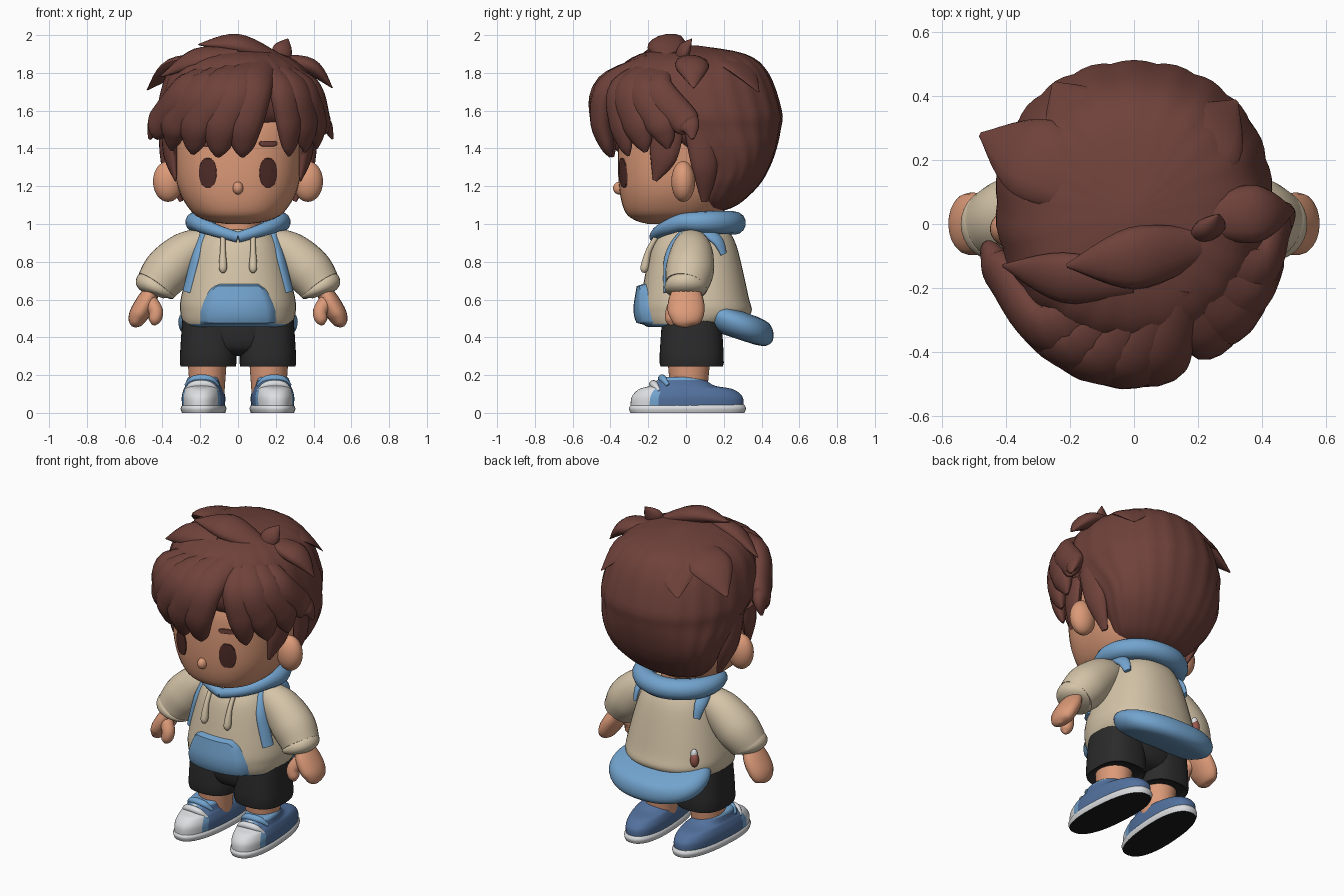
import bpy, bmesh, math
from mathutils import Vector, Matrix
from mathutils.bvhtree import BVHTree

if "Cube" in bpy.data.objects:
    bpy.data.objects.remove(bpy.data.objects["Cube"])


def material(name, r, g, b):
    m = bpy.data.materials.new(name)
    m.diffuse_color = (r, g, b, 1)
    m.use_nodes = True
    m.node_tree.nodes["Principled BSDF"].inputs["Base Color"].default_value = m.diffuse_color
    return m


HAIR = material("hair_brown", .16, .054, .043)
SKIN = material("skin", .72, .325, .19)
CREAM = material("cream_cloth", .66, .55, .39)
BLUE = material("light_blue", .17, .37, .62)
NAVY = material("shoe_blue", .085, .165, .34)
WHITE = material("white_rubber", .72, .73, .75)
BLACK = material("charcoal_cloth", .024, .024, .025)
SOLE = material("black_sole", .011, .011, .012)
EYE = material("eye_brown", .08, .026, .022)
TAG = material("tag_red", .33, .1, .075)
SIDES = ((-1, "left"), (1, "right"))


def spline(rows, steps):
    """Catmull-Rom through rows of equal-length tuples."""
    out = []
    for i in range(len(rows) - 1):
        a, b, c, d = rows[max(0, i - 1)], rows[i], rows[i + 1], rows[min(len(rows) - 1, i + 2)]
        for s in range(steps):
            t = s / steps
            out.append(tuple(.5 * (2 * q + (r - p) * t + (2 * p - 5 * q + 4 * r - w) * t * t
                                   + (3 * q - p - 3 * r + w) * t ** 3)
                             for p, q, r, w in zip(a, b, c, d)))
    return out + [tuple(rows[-1])]


def finish(name, bm, mats):
    bmesh.ops.recalc_face_normals(bm, faces=bm.faces)
    me = bpy.data.meshes.new(name)
    bm.to_mesh(me)
    bm.free()
    for m in mats if isinstance(mats, list) else [mats]:
        me.materials.append(m)
    ob = bpy.data.objects.new(name, me)
    bpy.context.collection.objects.link(ob)
    return ob


def skin_rings(name, rings, mats):
    """Join rings of points into a capped surface."""
    bm = bmesh.new()
    vs = [[bm.verts.new(p) for p in ring] for ring in rings]
    n = len(vs[0])
    for a, b in zip(vs, vs[1:]):
        for i in range(n):
            bm.faces.new((a[i], a[(i + 1) % n], b[(i + 1) % n], b[i]))
    bm.faces.new(vs[0])
    bm.faces.new(vs[-1])
    return finish(name, bm, mats)


def loft(name, rows, mats, n=2.4, seg=40, cx=0, steps=4, ripple=0):
    """Stack superellipse rings given as (z, half width, front y, back y)."""
    rings = []
    for z, rx, y0, y1 in spline(rows, steps):
        ring = []
        for i in range(seg):
            a = 2 * math.pi * i / seg
            c, s = math.cos(a), math.sin(a)
            k = 1 + ripple * abs(math.sin(a * 11))
            ring.append((cx + k * max(rx, .002) * math.copysign(abs(c) ** (2 / n), c),
                         (y0 + y1) / 2 + k * (y1 - y0) / 2 * math.copysign(abs(s) ** (2 / n), s), z))
        rings.append(ring)
    return skin_rings(name, rings, mats)


def sweep(name, pts, radii, mat, flat=1, centre=(0, 0, 1.5), seg=14, steps=6):
    """Tapered tube along a curve, flattened towards a centre."""
    rows = spline([tuple(p) + (r,) for p, r in zip(pts, radii)], steps)
    P = [Vector(r[:3]) for r in rows]
    rings = []
    for i, p in enumerate(P):
        t = (P[min(i + 1, len(P) - 1)] - P[max(i - 1, 0)]).normalized()
        nrm = p - Vector(centre)
        nrm = (nrm - t * nrm.dot(t)).normalized()
        side = t.cross(nrm)
        w = max(rows[i][3], .003)
        rings.append([p + side * w * math.cos(a) + nrm * w * flat * math.sin(a)
                      for a in (2 * math.pi * j / seg for j in range(seg))])
    return skin_rings(name, rings, mat)


def ball(name, loc, size, mat):
    bm = bmesh.new()
    bmesh.ops.create_uvsphere(bm, u_segments=32, v_segments=16, radius=1,
                              matrix=Matrix.Translation(loc) @ Matrix.Diagonal((*size, 1)))
    return finish(name, bm, mat)


def front_y(bvh, x, z):
    hit = bvh.ray_cast(Vector((x, -2, z)), Vector((0, 1, 0)))[0]
    return hit.y if hit else -.1


def tree(ob):
    return BVHTree.FromPolygons([v.co for v in ob.data.vertices], [p.vertices for p in ob.data.polygons])


def patch(name, bvh, mat, cx, z0, z1, half, lift, n=12):
    """Raised piece lying on the front of a surface."""
    bm = bmesh.new()
    g = []
    for j in range(n + 1):
        z = z0 + (z1 - z0) * j / n
        g.append([])
        for i in range(n + 1):
            x = cx + (2 * i / n - 1) * max(half(j / n), .001)
            edge = i in (0, n) or j in (0, n)
            g[-1].append(bm.verts.new((x, front_y(bvh, x, z) + (.008 if edge else -lift), z)))
    for j in range(n):
        for i in range(n):
            bm.faces.new((g[j][i], g[j][i + 1], g[j + 1][i + 1], g[j + 1][i]))
    return finish(name, bm, mat)


# head, face, ears
head = loft("head", [(1.0, .06, -.2, 0), (1.02, .17, -.27, .12), (1.07, .25, -.325, .2), (1.2, .32, -.355, .28),
                     (1.4, .345, -.36, .3), (1.55, .34, -.34, .3), (1.7, .25, -.25, .25)], SKIN, steps=6)
face = tree(head)
ball("nose", (0, -.352, 1.19), (.028, .034, .034), SKIN)
loft("neck", [(.9, .12, -.09, .16), (1.06, .12, -.09, .16)], SKIN, n=2, steps=1)
for s, tag in SIDES:
    patch(tag + "_eye", face, EYE, s * .16, 1.19, 1.352,
          lambda v: .049 * max(0, 1 - abs(2 * v - 1) ** 2.1) ** .48, .006, 24)
    patch(tag + "_eyebrow", face, HAIR, s * .16, 1.41, 1.442, lambda v: .035 + .02 * math.sin(math.pi * v), .008)
    ball(tag + "_ear", (s * .37, -.015, 1.225), (.08, .063, .108), SKIN)

# hair cap with soft strand flutes
loft("hair_cap", [(1.06, .1, .04, .16), (1.1, .22, .01, .27), (1.2, .31, 0, .38), (1.3, .36, -.01, .44),
                  (1.4, .395, -.12, .475), (1.5, .415, -.29, .495), (1.6, .425, -.38, .5), (1.8, .37, -.36, .43),
                  (1.9, .24, -.24, .31), (1.945, .02, 0, .06)], HAIR, n=2.15, seg=88, ripple=.018)

# fringe fanning from the parting: angle from the front, tip height, width, tip flare
for i, (deg, tip, w, flare) in enumerate([(-73, 1.45, .1, .05), (-53, 1.39, .1, 0), (-33, 1.37, .105, 0),
                                          (-14, 1.355, .105, 0), (3, 1.355, .1, 0), (38, 1.36, .08, 0),
                                          (54, 1.38, .095, 0), (71, 1.4, .09, 0), (88, 1.45, .08, .06)]):
    pts = [(.16 + .002 * min(deg, 0), -.2 + .0016 * abs(deg), 1.86)]
    for pull, rx, ry, z in ((.62, .42, .47, 1.73), (.92, .445, .5, 1.55), (.98, .445 + flare / 2, .47, tip + .06),
                            (1, .44 + flare, .45, tip)):
        a = math.radians(26 + (deg - 26) * pull)
        pts.append((rx * math.sin(a), .05 - ry * math.cos(a), z))
    sweep("hair_fringe_%d" % i, pts, [w * k for k in (.6, 1, 1, .62, .12)], HAIR, flat=.6)

# loose locks arched over the cap: width, flatness, arch, root, tip
for name, w, flat, arch, root, tip in [
        ("flick_right", .09, .5, .05, (.2, .02, 1.87), (.5, .04, 1.72)),
        ("flick_left", .13, .3, .055, (-.1, .1, 1.88), (-.48, .28, 1.71)),
        ("crown_sweep", .1, .5, .04, (.2, -.07, 1.88), (-.21, -.13, 1.95)),
        ("crown_left", .085, .55, .04, (0, -.18, 1.9), (-.41, -.13, 1.78)),
        ("crown_tuft", .055, .6, .01, (.2, -.05, 1.84), (.265, .03, 1.98)),
        ("back_point_left", .14, .2, .06, (-.02, .12, 1.88), (-.25, .44, 1.7)),
        ("back_point_right", .12, .2, .06, (.1, .1, 1.88), (.32, .385, 1.7))]:
    mid = (Vector(root) + Vector(tip)) / 2
    mid += (mid - Vector((0, 0, 1.4))).normalized() * arch
    sweep("hair_" + name, [root, mid, tip], [w * .6, w, w * .06], HAIR, flat=flat)
for s, tag in SIDES:
    sweep("hair_sideburn_" + tag, [(s * .36, -.1, 1.5), (s * .355, -.12, 1.36), (s * .33, -.165, 1.23)],
          (.09, .075, .012), HAIR, flat=.45)
    sweep("hair_behind_ear_" + tag, [(s * .38, .07, 1.5), (s * .365, .1, 1.3), (s * .3, .1, 1.12)],
          (.08, .07, .02), HAIR, flat=.5)

# hoodie body with blue lower edge, and pocket
hoodie = loft("hoodie_body", [(.455, .25, -.2, .22), (.47, .285, -.225, .27), (.53, .305, -.243, .345),
                              (.62, .3, -.236, .33), (.87, .235, -.185, .272), (.97, .17, -.12, .225)],
              [CREAM, BLUE], n=2.3, steps=6)
for p in hoodie.data.polygons:
    p.material_index = int(p.center.z < .468)
body = tree(hoodie)
patch("front_pocket", body, BLUE, 0, .463, .685,
      lambda v: .205 - .11 * max(0, v - .3) ** 1.3 - .2 * max(0, v - .85), .034, 16)
# hood roll around the neck, dipping to a V at the front
path, radii = [], []
for i in range(21):
    a = 2 * math.pi * i / 20
    near = max(0, 1 - min(i, 20 - i) / 4)
    path.append((.225 * math.sin(a), .045 - .21 * math.cos(a), 1.005 + .005 * abs(math.sin(a)) - .075 * near))
    radii.append(.062 - .033 * ((1 + math.cos(a)) / 2) ** 2)
sweep("hood_roll", path, radii, BLUE, centre=(0, .04, 1), steps=3)
# tilted base of the backpack and its small tag
base = loft("pack_base", [(-.078, .17, .13, .36), (-.066, .26, .09, .42), (-.03, .305, .06, .457), (.02, .315, .055, .462),
                          (.06, .28, .08, .44), (.075, .2, .12, .38)], BLUE, n=2.2, seg=48)
for v in base.data.vertices:
    v.co.z += .46 - .33 * (v.co.y - .3)
ball("pack_tag", (-.24, .258, .61), (.025, .025, .045), TAG)
ball("pack_tag_cap", (-.235, .255, .645), (.02, .02, .03), WHITE)

for s, tag in SIDES:
    # sleeves, cuffs and hands
    sweep(tag + "_sleeve", [(s * .15, .03, .91), (s * .27, .03, .85), (s * .37, .02, .755), (s * .435, 0, .67)],
          (.075, .112, .128, .112), CREAM, centre=(0, 0, .5), seg=28)
    sweep(tag + "_cuff", [(s * .41, 0, .705), (s * .43, 0, .675), (s * .445, 0, .645), (s * .452, 0, .625)],
          (.085, .112, .104, .06), CREAM, centre=(0, 0, .5), seg=28)
    sweep(tag + "_hand", [(s * .45, 0, .66), (s * .485, 0, .59), (s * .525, 0, .52), (s * .545, -.005, .475), (s * .552, -.005, .455)],
          (.07, .095, .094, .066, .02), SKIN, flat=.55, centre=(0, 0, .4), seg=20)
    sweep(tag + "_thumb", [(s * .475, -.04, .6), (s * .435, -.07, .54), (s * .442, -.078, .49), (s * .45, -.078, .465)],
          (.04, .038, .032, .008), SKIN, centre=(0, 0, .4))
    # pack straps following the chest, and hood strings
    chest = [(s * (.2 + .25 * (.92 - z)), front_y(body, .2 + .25 * (.92 - z), z), z) for z in (.92, .83, .74, .64)]
    sweep(tag + "_strap", [(s * .215, .2, .84), (s * .215, .16, .92), (s * .2, .05, .975)] + chest,
          [.02] + [.036] * 6, BLUE, flat=.5, centre=(0, .05, .75))
    sweep(tag + "_string", [(s * .08, front_y(body, .08, z) - .018, z) for z in (.94, .86, .77, .742)],
          (.013, .015, .022, .008), CREAM, centre=(0, .1, .8))
    # shorts and legs
    loft(tag + "_shorts_leg", [(.258, .125, -.11, .17), (.265, .15, -.14, .2), (.52, .135, -.125, .185)],
         BLACK, n=2.6, cx=s * .158)
    loft(tag + "_leg", [(.09, .09, -.08, .11), (.3, .105, -.1, .13)], SKIN, n=2, cx=s * .163)
    # shoes: sole, upper, rolled bands
    sole = loft(tag + "_sole", [(0, .112, -.295, .31), (.025, .118, -.303, .318), (.044, .108, -.29, .308)],
                [WHITE, SOLE], n=2.4)
    upper = loft(tag + "_shoe_upper", [(.035, .11, -.294, .305), (.085, .112, -.288, .3), (.125, .102, -.25, .25),
                                       (.145, .093, -.19, .15), (.185, .082, -.135, .09), (.19, .06, -.1, .07)],
                 [NAVY, WHITE, BLUE], n=2.4, seg=64, steps=6)
    bands = [sweep(tag + "_shoe_band_%d" % k, [(x, y + 480 * x ** 4, z - 670 * x ** 4) for x in (-.085, -.04, .04, .085)],
                   (.01, .02, .02, .01), m, centre=(0, 0, 0))
             for k, (y, z, m) in enumerate([(-.172, .15, WHITE), (-.125, .18, BLUE)])]
    for p in sole.data.polygons:
        p.material_index = int(p.normal.z < -.7)
    for p in upper.data.polygons:
        c = p.center
        p.material_index = 1 if c.y < -.215 + .35 * c.z else 2 if c.z > .17 or c.y < -.15 else 0
    for ob in [sole, upper] + bands:
        ob.data.transform(Matrix.Translation((s * .183, 0, 0)) @ Matrix.Rotation(s * math.radians(4), 4, 'Z'))
loft("shorts_hips", [(.3, .08, -.04, .08), (.35, .2, -.12, .18), (.52, .25, -.13, .2)], BLACK)

# smooth shading with crisp edges
bpy.ops.object.select_all(action='SELECT')
bpy.context.view_layer.objects.active = head
bpy.ops.object.shade_smooth_by_angle(angle=math.radians(50))
